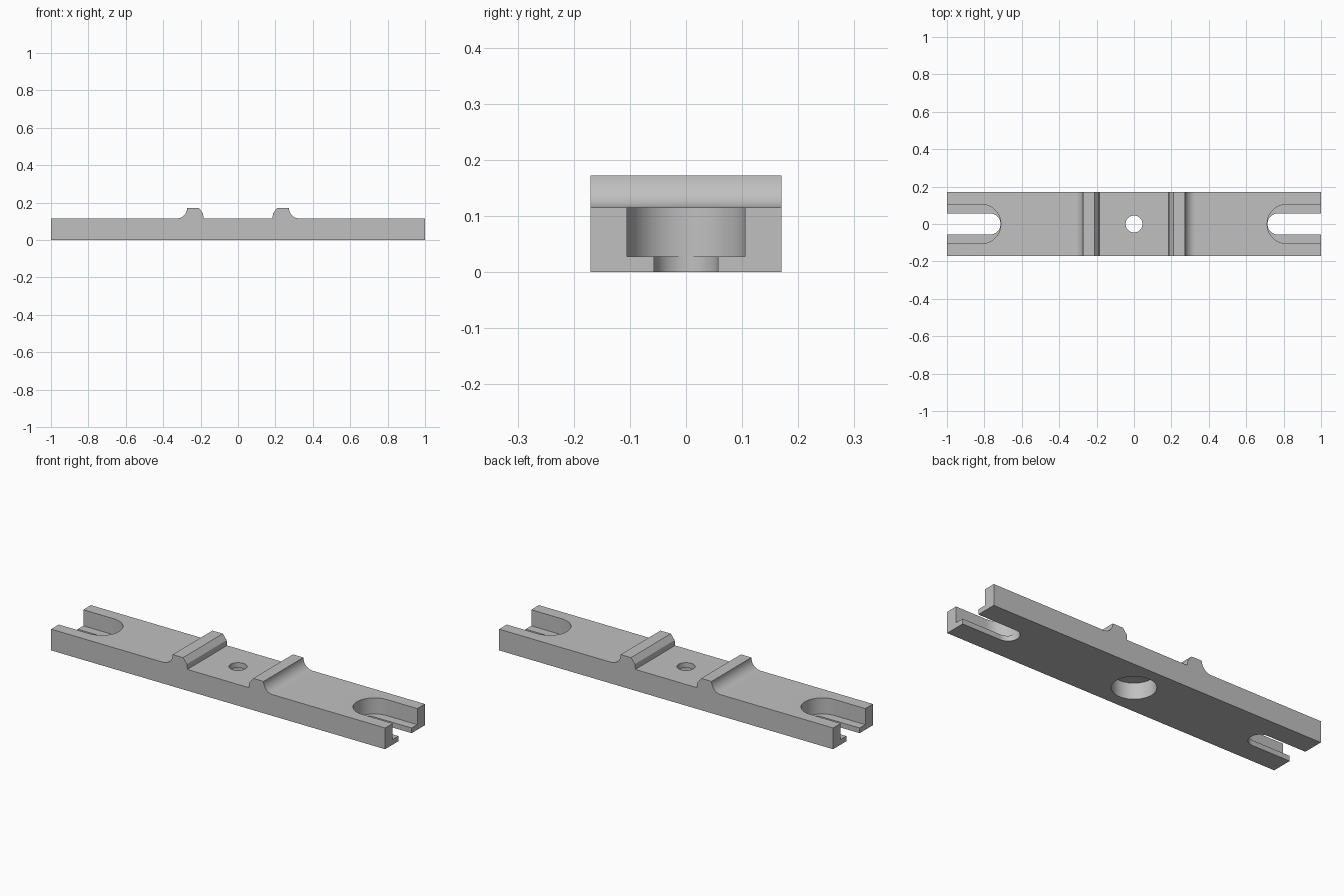
import bpy
import bmesh
from math import sin, cos, pi

cube = bpy.data.objects.get("Cube")
if cube:
    bpy.data.objects.remove(cube, do_unlink=True)

HALF_DEPTH = 0.17
SLAB_TOP = 0.115
RIB_TOP = 0.172
LEDGE = 0.028

grey = bpy.data.materials.new("plain grey")
grey.use_nodes = True
colour = (0.53, 0.53, 0.53, 1)
grey.diffuse_color = colour
grey.node_tree.nodes["Principled BSDF"].inputs["Base Color"].default_value = colour


def prism(name, points, offset):
    """Solid made by sweeping a planar outline along an offset."""
    bm = bmesh.new()
    face = bm.faces.new([bm.verts.new(p) for p in points])
    swept = bmesh.ops.extrude_face_region(bm, geom=[face])["geom"]
    verts = [g for g in swept if isinstance(g, bmesh.types.BMVert)]
    bmesh.ops.translate(bm, verts=verts, vec=offset)
    bmesh.ops.recalc_face_normals(bm, faces=bm.faces)
    mesh = bpy.data.meshes.new(name)
    bm.to_mesh(mesh)
    bm.free()
    mesh.materials.append(grey)
    obj = bpy.data.objects.new(name, mesh)
    bpy.context.collection.objects.link(obj)
    return obj


def arc(cx, cy, radius, start, end, steps):
    angles = [start + (end - start) * i / steps for i in range(steps + 1)]
    return [(cx + radius * cos(a), cy + radius * sin(a)) for a in angles]


def cut(target, outline, bottom, top):
    """Remove a vertical prism from the target."""
    cutter = prism("cutter", [(x, y, bottom) for x, y in outline], (0, 0, top - bottom))
    cutter.hide_render = True
    mod = target.modifiers.new("cut", "BOOLEAN")
    mod.operation = "DIFFERENCE"
    mod.solver = "EXACT"
    mod.object = cutter
    bpy.context.view_layer.objects.active = target
    bpy.ops.object.modifier_apply(modifier=mod.name)
    bpy.data.objects.remove(cutter, do_unlink=True)


# Bar with two chamfered ribs, each with a hollow fillet on its outer side
fillet = RIB_TOP - SLAB_TOP
half = [(0.184, SLAB_TOP), (0.187, 0.143), (0.21, RIB_TOP)]
half += arc(0.272 + fillet, RIB_TOP, fillet, pi, 1.5 * pi, 12)
half += [(1, SLAB_TOP), (1, 0)]
profile = half + [(-x, z) for x, z in reversed(half)]
bar = prism("mounting_bar", [(x, -HALF_DEPTH, z) for x, z in profile], (0, 2 * HALF_DEPTH, 0))

# Open stepped slots at both ends
for side in (-1, 1):
    for radius, tip, bottom in ((0.105, 0.712, LEDGE), (0.057, 0.714, -0.1)):
        outline = arc(tip + radius, 0, radius, pi / 2, 1.5 * pi, 32)
        outline += [(1.1, -radius), (1.1, radius)]
        cut(bar, [(side * x, y) for x, y in outline], bottom, 0.3)

# Centre hole, counterbored from below
for radius, top in ((0.045, 0.3), (0.107, SLAB_TOP - LEDGE)):
    cut(bar, arc(0, 0, radius, 0, 2 * pi, 48)[:-1], -0.1, top)

bpy.ops.object.select_all(action="DESELECT")
bar.select_set(True)
bpy.context.view_layer.objects.active = bar
bpy.ops.object.shade_smooth_by_angle(angle=pi / 7)
